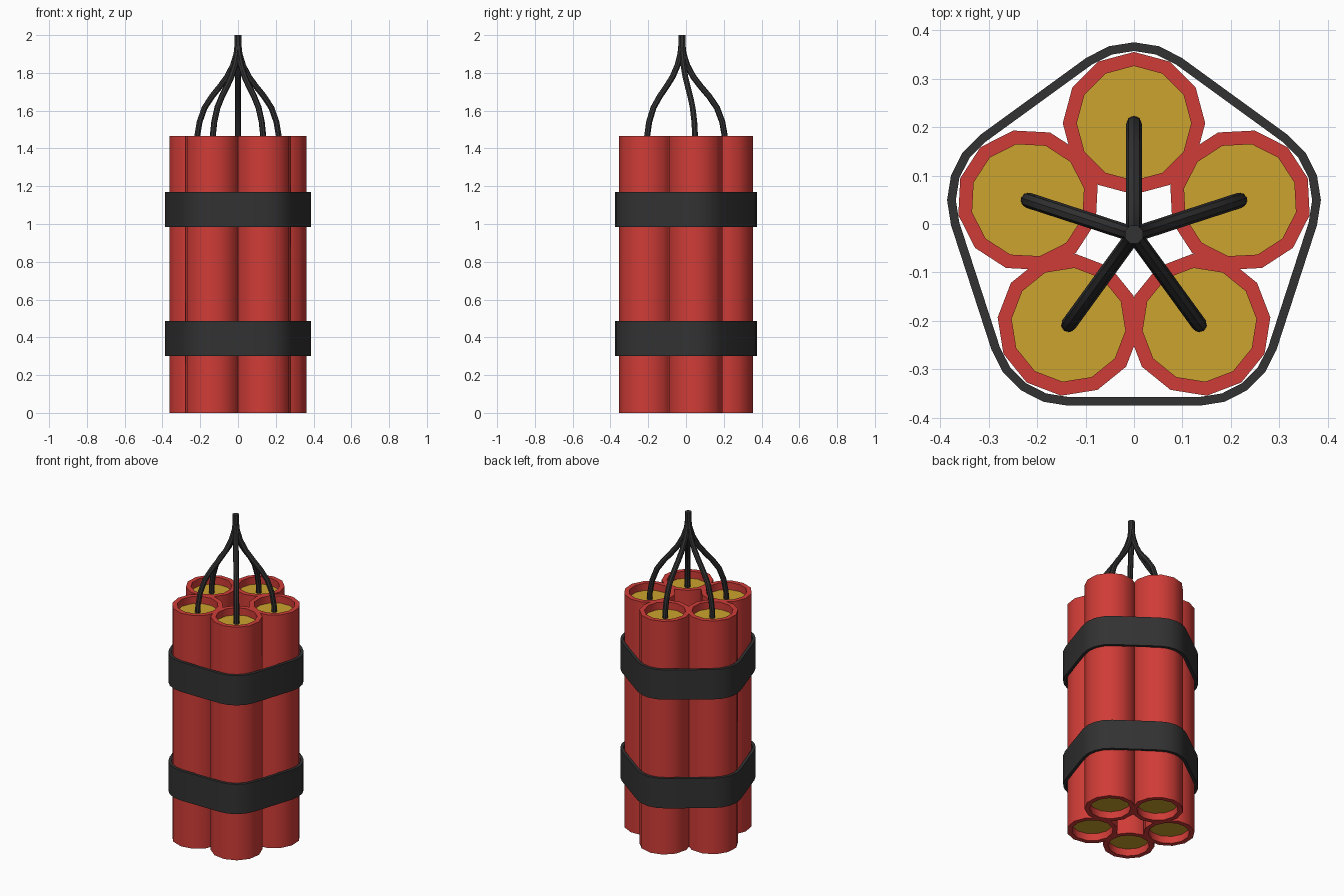
import bpy, bmesh, math
from mathutils import Vector

if "Cube" in bpy.data.objects:
    bpy.data.objects.remove(bpy.data.objects["Cube"])

N, RING, CY = 5, 0.23, -0.022      # sticks, bundle radius, bundle axis y
TUBE_R, BORE_R, HEIGHT, RECESS = 0.147, 0.118, 1.465, 0.045


def material(name, rgb):
    m = bpy.data.materials.new(name)
    m.diffuse_color = (*rgb, 1)
    m.use_nodes = True
    m.node_tree.nodes["Principled BSDF"].inputs["Base Color"].default_value = m.diffuse_color
    return m


RED = material("red paper", (0.63, 0.045, 0.038))
GOLD = material("gold filling", (0.60, 0.37, 0.026))
BLACK = material("black rubber", (0.032, 0.032, 0.032))


def skin(name, rings, mat, close=False, caps=False):
    """Join equal rings of points with quads, optionally closed or capped."""
    bm = bmesh.new()
    vs = [[bm.verts.new(p) for p in r] for r in rings]
    n = len(rings[0])
    pairs = list(zip(vs, vs[1:])) + ([(vs[-1], vs[0])] if close else [])
    for a, b in pairs:
        for i in range(n):
            j = (i + 1) % n
            bm.faces.new((a[i], a[j], b[j], b[i]))
    if caps:
        bm.faces.new(vs[0])
        bm.faces.new(vs[-1])
    bmesh.ops.recalc_face_normals(bm, faces=bm.faces)
    me = bpy.data.meshes.new(name)
    bm.to_mesh(me)
    bm.free()
    me.materials.append(mat)
    ob = bpy.data.objects.new(name, me)
    bpy.context.collection.objects.link(ob)
    bpy.ops.object.select_all(action='DESELECT')
    ob.select_set(True)
    bpy.context.view_layer.objects.active = ob
    bpy.ops.object.shade_smooth_by_angle(angle=math.radians(40))
    return ob


def circle(c, r, z, n, start=0.0):
    return [(c[0] + r * math.cos(start + k * math.tau / n),
             c[1] + r * math.sin(start + k * math.tau / n), z) for k in range(n)]


# fuse path as (distance from bundle axis, height)
PATH = [(.23, 1.40), (.228, 1.46), (.214, 1.54), (.186, 1.615), (.145, 1.675),
        (.1, 1.728), (.06, 1.78), (.028, 1.84), (.009, 1.90), (.003, 1.95), (.003, 1.998)]


def fuse(name, ang, radius=0.016, sides=8):
    out, side, up = Vector((math.cos(ang), math.sin(ang), 0)), Vector((-math.sin(ang), math.cos(ang), 0)), Vector((0, 0, 1))
    pts = [Vector((0, CY, 0)) + out * r + up * z for r, z in PATH]
    rings = []
    for i, p in enumerate(pts):
        t = (pts[min(i + 1, len(pts) - 1)] - pts[max(i - 1, 0)]).normalized()
        if i in (0, len(pts) - 1):
            t = up
        nrm = side.cross(t)
        rings.append([p + radius * (nrm * math.cos(k * math.tau / sides) + side * math.sin(k * math.tau / sides))
                      for k in range(sides)])
    skin(name, rings, BLACK, caps=True)


# sticks: paper tube, recessed filling and fuse
for i in range(N):
    a = math.pi / 2 + i * math.tau / N
    c = (RING * math.cos(a), CY + RING * math.sin(a))
    skin(f"tube_{i+1}", [circle(c, r, z, 12, a) for r, z in
         ((TUBE_R, 0), (TUBE_R, HEIGHT), (BORE_R, HEIGHT), (BORE_R, 0))], RED, close=True)
    skin(f"filling_{i+1}", [circle(c, BORE_R, z, 12, a) for z in (RECESS, HEIGHT - RECESS)], GOLD, caps=True)
    fuse(f"fuse_{i+1}", a)

# joined fuse end
skin("fuse_tip", [circle((0, CY), 0.02, z, 8, math.pi / 8) for z in (1.91, 2.0)], BLACK, caps=True)


# straps wrapped around the bundle
def outline(r, z):
    pts = []
    for i in range(N):
        a = math.pi / 2 + i * math.tau / N
        for k in range(-2, 3):
            b = a + k * math.radians(18)
            pts.append((RING * math.cos(a) + r * math.cos(b), CY + RING * math.sin(a) + r * math.sin(b), z))
    return pts


for name, z0 in (("lower_strap", 0.30), ("upper_strap", 0.983)):
    z1 = z0 + 0.187
    skin(name, [outline(r, z) for r, z in ((0.167, z0), (0.167, z1), (0.149, z1), (0.149, z0))], BLACK, close=True)
